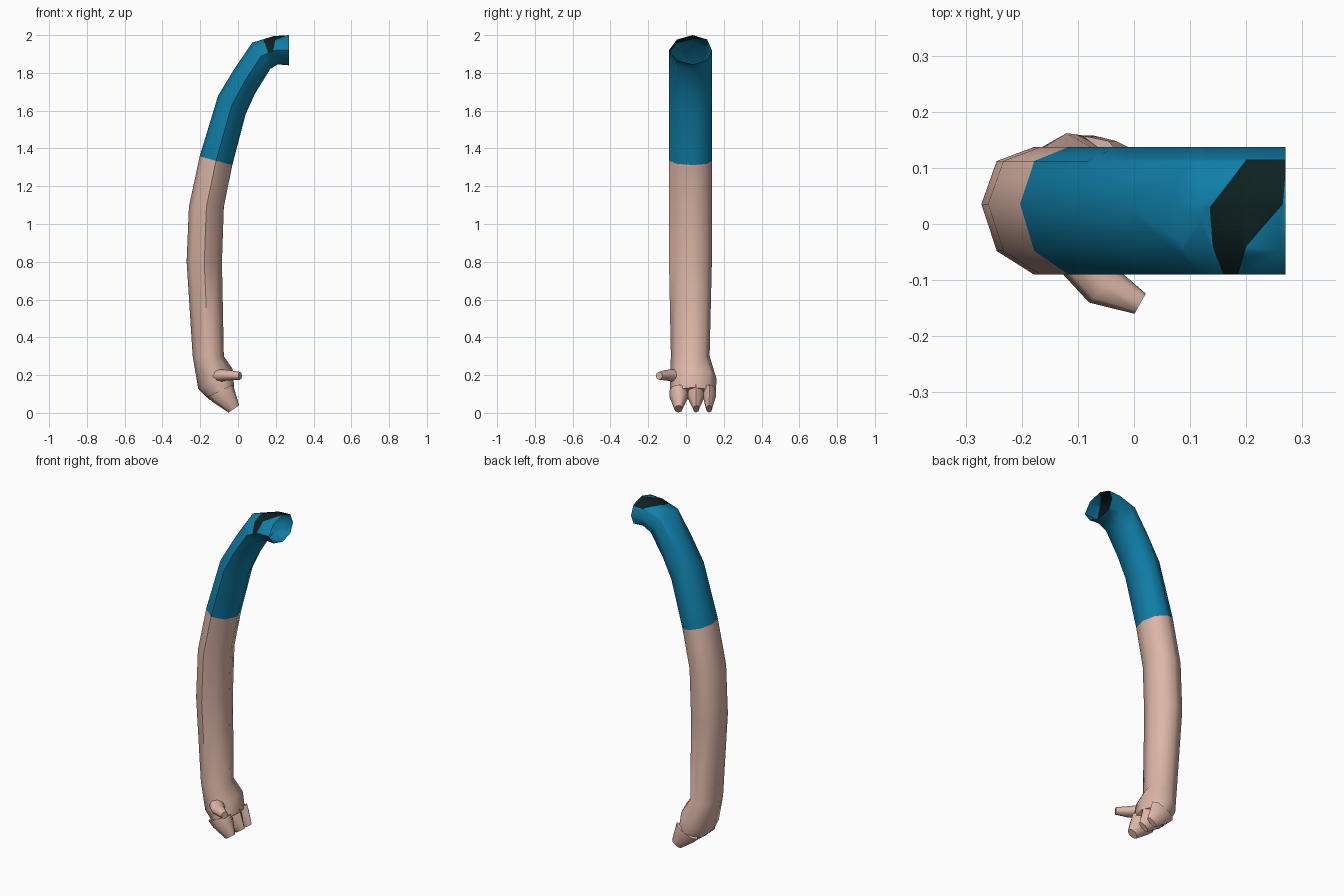
import bpy, bmesh, math
from mathutils import Vector

if "Cube" in bpy.data.objects:
    bpy.data.objects.remove(bpy.data.objects["Cube"])


def material(name, rgb):
    m = bpy.data.materials.new(name)
    m.diffuse_color = (*rgb, 1)
    m.use_nodes = True
    m.node_tree.nodes["Principled BSDF"].inputs["Base Color"].default_value = m.diffuse_color
    return m


SKIN = material("skin", (0.72, 0.47, 0.385))
BLUE = material("sleeve blue", (0.005, 0.21, 0.39))
DARK = material("dark patch", (0.004, 0.015, 0.015))


def ring(outer, inner, y0, y1, skew=0.0):
    """Eight-sided section spanning two (x, z) points and a y range."""
    o, i = Vector((outer[0], 0, outer[1])), Vector((inner[0], 0, inner[1]))
    c = (o + i) / 2 + Vector((0, (y0 + y1) / 2, 0))
    return oval(c, (o - i) / 2, Vector((0, (y1 - y0) / 2, 0)), skew)


def oval(c, u, v, skew=0.0):
    c, u, v = Vector(c), Vector(u), Vector(v)
    pts = []
    for k in range(8):
        a = k * math.pi / 4
        pts.append(c + u * math.cos(a) + v * math.sin(a)
                   + Vector((0, skew * abs(math.cos(a)), 0)))
    return pts


def loft(rings, cap_start=True):
    bm = bmesh.new()
    loops = [[bm.verts.new(p) for p in r] for r in rings]
    for a, b in zip(loops, loops[1:]):
        for k in range(8):
            n = (k + 1) % 8
            bm.faces.new((a[k], a[n], b[n], b[k]))
    bm.faces.new(loops[-1])
    if cap_start:
        bm.faces.new(loops[0])
    bmesh.ops.recalc_face_normals(bm, faces=bm.faces)
    return bm


def finish(bm, name, mats):
    me = bpy.data.meshes.new(name)
    bm.to_mesh(me)
    bm.free()
    for m in mats:
        me.materials.append(m)
    ob = bpy.data.objects.new(name, me)
    bpy.context.collection.objects.link(ob)
    bpy.ops.object.select_all(action='DESELECT')
    ob.select_set(True)
    bpy.context.view_layer.objects.active = ob
    bpy.ops.object.shade_smooth_by_angle(angle=math.radians(60))
    return ob


# Arm with palm: (outer, inner) edge points from the open shoulder down
path = [((.27, 2.0), (.27, 1.84)), ((.19, 1.995), (.21, 1.845)),
        ((.075, 1.96), (.17, 1.82)), ((-.02, 1.82), (.09, 1.69)),
        ((-.105, 1.68), (.04, 1.58)), ((-.203, 1.358), (-.03, 1.312)),
        ((-.26, 1.09), (-.075, 1.09)), ((-.272, .8), (-.085, .8))]
rings = [ring(o, i, -.09, .137, .012) for o, i in path]
rings += [ring((-.24, .30), (-.075, .30), -.08, .125, .008),
          ring((-.21, .125), (-.03, .235), -.085, .162),
          ring((-.15, .068), (-.02, .135), -.085, .157)]
arm = loft(rings, cap_start=False)

# Sleeve colour on everything above the cuff
for f in arm.faces:
    cuff = 1.335 + (f.calc_center_median().x + .115) * -.25
    f.material_index = 1 if f.calc_center_median().z > cuff else 0

# Dark shoulder patch: outline in plan, cut into the shoulder faces
patch = [(.20, .115), (.272, .115), (.265, .035), (.20, -.04), (.185, -.092),
         (.16, -.092), (.14, -.04), (.135, .03), (.17, .075)]


def inside(p):
    hit = False
    for (x1, y1), (x2, y2) in zip(patch, patch[1:] + patch[:1]):
        if (y1 > p.y) != (y2 > p.y) and p.x < x1 + (p.y - y1) / (y2 - y1) * (x2 - x1):
            hit = not hit
    return hit


for (x1, y1), (x2, y2) in zip(patch, patch[1:] + patch[:1]):
    faces = [f for f in arm.faces if f.calc_center_median().x > .05
             and f.calc_center_median().z > 1.8]
    geom = faces + list({e for f in faces for e in f.edges}) \
        + list({v for f in faces for v in f.verts})
    bmesh.ops.bisect_plane(arm, geom=geom, dist=1e-5, plane_co=(x1, y1, 0),
                           plane_no=(y2 - y1, x1 - x2, 0))
for f in arm.faces:
    c = f.calc_center_median()
    if c.z > 1.905 and inside(c):
        f.material_index = 2
finish(arm, "arm", [SKIN, BLUE, DARK])

# Three curled, tapering fingers: y range at the root and at the tip
fingers = [((-.088, .014), (-.062, -.018)), ((.006, .098), (.038, .070)),
           ((.090, .158), (.106, .138))]
for n, (root, tip) in enumerate(fingers):
    finish(loft([ring((-.165, .085), (-.025, .15), *root),
                 ring((-.13, .055), (-.016, .115), *root),
                 ring((-.05, .002), (.006, .04), *tip)]),
           "finger_%d" % (n + 1), [SKIN])

# Thumb pointing forward and inward
finish(loft([oval((-.12, -.03, .195), (.025, .04, 0), (0, 0, .035)),
             oval((-.055, -.11, .2), (.025, .03, 0), (0, 0, .028)),
             oval((.011, -.142, .196), (.010, .018, 0), (0, 0, .021))]),
       "thumb", [SKIN])
